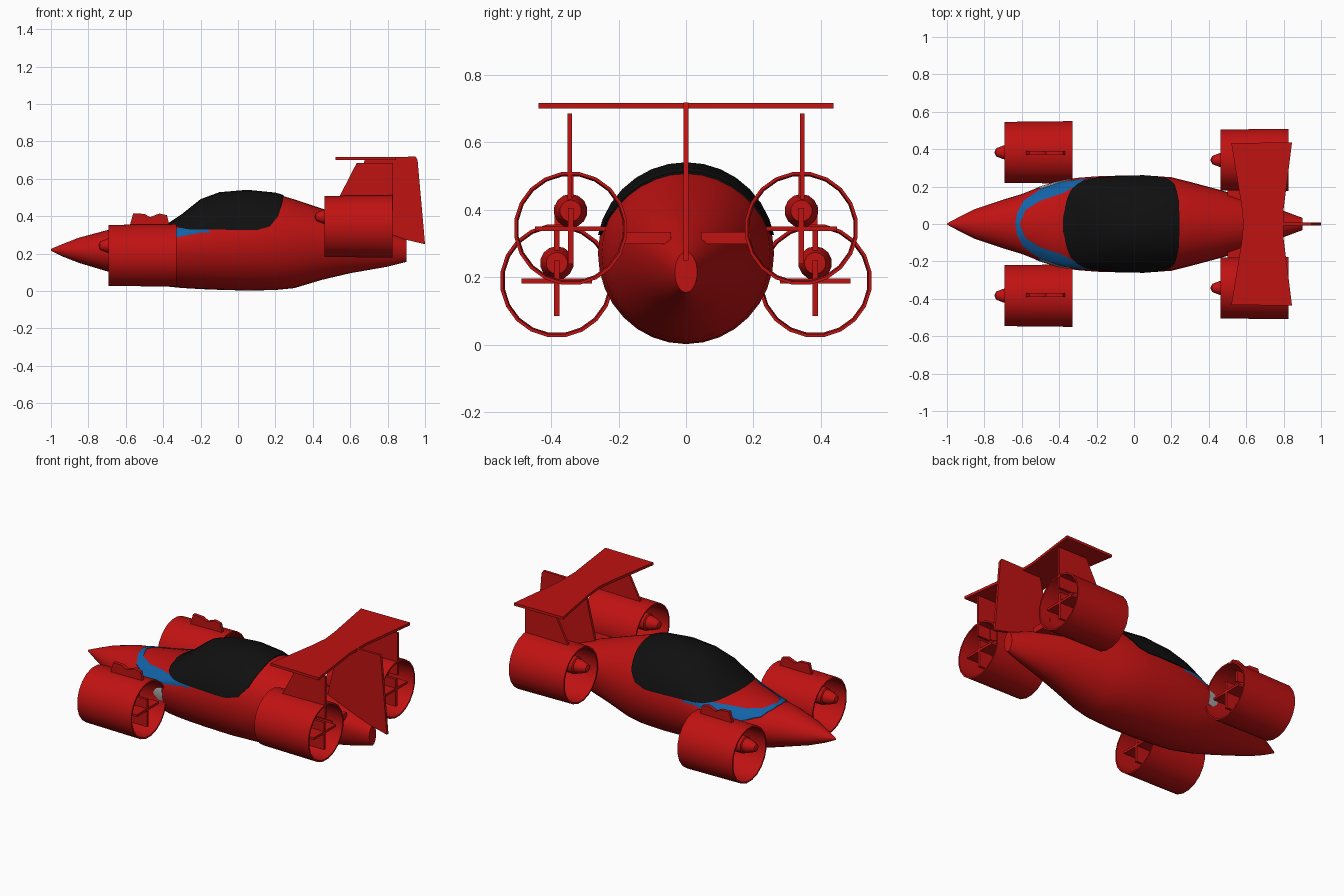
import bpy, bmesh, math
from mathutils import Vector

cube = bpy.data.objects.get("Cube")
if cube:
    bpy.data.objects.remove(cube, do_unlink=True)

parts = []


def material(name, rgb):
    m = bpy.data.materials.new(name)
    m.use_nodes = True
    m.diffuse_color = (*rgb, 1)
    bsdf = next(n for n in m.node_tree.nodes if n.type == 'BSDF_PRINCIPLED')
    bsdf.inputs["Base Color"].default_value = (*rgb, 1)
    return m


red = material("body red", (0.53, 0.006, 0.006))
black = material("canopy black", (0.005, 0.005, 0.005))
blue = material("stripe blue", (0.006, 0.12, 0.38))
grey = material("panel grey", (0.5, 0.5, 0.5))


def finish(name, bm, mat, shift=(0, 0, 0)):
    bmesh.ops.translate(bm, verts=bm.verts, vec=Vector(shift))
    bmesh.ops.recalc_face_normals(bm, faces=bm.faces)
    mesh = bpy.data.meshes.new(name)
    bm.to_mesh(mesh)
    bm.free()
    mesh.materials.append(mat)
    obj = bpy.data.objects.new(name, mesh)
    bpy.context.scene.collection.objects.link(obj)
    parts.append(obj)
    return obj


def bridge(bm, a, b):
    n = len(a)
    for i in range(n):
        j = (i + 1) % n
        bm.faces.new((a[i], a[j], b[j], b[i]))


def prism(name, points, axis, lo, hi, mat, shift=(0, 0, 0)):
    """Extrude an outline given in (x, z) along y, or in (x, y) along z."""
    bm = bmesh.new()
    rings = [[bm.verts.new((x, d, v) if axis == 'y' else (x, v, d))
              for x, v in points] for d in (lo, hi)]
    bridge(bm, *rings)
    for ring in rings:
        bm.faces.new(ring)
    return finish(name, bm, mat, shift)


def slab(name, x, y, z, mat, shift=(0, 0, 0)):
    outline = [(x[0], z[0]), (x[1], z[0]), (x[1], z[1]), (x[0], z[1])]
    return prism(name, outline, 'y', *y, mat, shift)


def lathe(name, profile, mat, shift, sides, closed=False):
    """Spin a profile of (x, radius) round the x axis."""
    bm = bmesh.new()
    rings = []
    for x, r in profile:
        turns = [math.tau * (i + 0.5) / sides for i in range(sides)]
        rings.append([bm.verts.new((x, r * math.cos(t), r * math.sin(t))) for t in turns])
    for a, b in zip(rings, rings[1:]):
        bridge(bm, a, b)
    if closed:
        bridge(bm, rings[-1], rings[0])
    else:
        bm.faces.new(rings[0])
        bm.faces.new(rings[-1])
    return finish(name, bm, mat, shift)


# Fuselage stations: x, half width, bottom, widest height, top
STATIONS = [
    (-1, .003, .215, .22, .225), (-.94, .035, .185, .22, .25),
    (-.85, .08, .15, .215, .285), (-.7, .13, .105, .21, .325),
    (-.6, .16, .075, .21, .335), (-.5, .2, .05, .22, .345),
    (-.37, .238, .023, .25, .358), (-.3, .247, .016, .255, .405),
    (-.2, .255, .01, .26, .485), (-.1, .258, .006, .265, .522),
    (.05, .261, .002, .27, .535), (.2, .25, .005, .27, .52),
    (.3, .225, .015, .27, .49), (.45, .185, .06, .27, .44),
    (.6, .14, .095, .265, .39), (.8, .07, .13, .24, .31),
    (.9, .033, .155, .215, .275)]


def hull(name, mat, grow=0):
    bm = bmesh.new()
    rings = []
    sides = 32
    for x, w, bottom, mid, top in STATIONS:
        ring = []
        for i in range(sides):
            t = math.tau * i / sides
            c, s = math.cos(t), math.sin(t)
            height = (top - mid if s > 0 else mid - bottom) + grow
            ring.append(bm.verts.new((x, (w + grow) * c, mid + height * s)))
        rings.append(ring)
    for a, b in zip(rings, rings[1:]):
        bridge(bm, a, b)
    bm.faces.new(rings[0])
    bm.faces.new(rings[-1])
    return finish(name, bm, mat)


def skin_panel(name, mat, grow, cutter):
    """Keep the part of a slightly larger hull that lies inside the cutter."""
    obj = hull(name, mat, grow)
    mod = obj.modifiers.new("cut", 'BOOLEAN')
    mod.operation = 'INTERSECT'
    mod.solver = 'EXACT'
    mod.object = cutter
    bpy.context.view_layer.update()
    evaluated = obj.evaluated_get(bpy.context.evaluated_depsgraph_get())
    mesh = bpy.data.meshes.new_from_object(evaluated)
    obj.modifiers.clear()
    obj.data = mesh
    mesh.materials.clear()
    mesh.materials.append(mat)
    mesh.polygons.foreach_set("material_index", [0] * len(mesh.polygons))
    parts.remove(cutter)
    bpy.data.objects.remove(cutter, do_unlink=True)


hull("fuselage", red)

# Canopy, cut to its side outline
outline = [(-.38, .362), (-.34, .345), (-.27, .33), (.1, .325), (.17, .345),
           (.215, .4), (.24, .48), (.25, .6), (-.38, .6)]
skin_panel("canopy", black, .006, prism("canopy_cutter", outline, 'y', -.5, .5, black))

# Horseshoe stripe round the nose, cut to its plan outline
outer = [(-.635, 0), (-.625, .06), (-.59, .125), (-.5, .187), (-.4, .222), (-.3, .238), (-.15, .251)]
inner = [(-.3, .21), (-.38, .165), (-.5, .125), (-.58, .075), (-.612, 0)]
half = outer + inner
outline = half + [(x, -y) for x, y in reversed(half[1:-1])]
skin_panel("nose_stripe", blue, .003, prism("stripe_cutter", outline, 'z', .25, .6, blue))

# Pale side panels facing the front ducts
outline = [(-.53, .2), (-.47, .17), (-.34, .18), (-.34, .28), (-.4, .27), (-.5, .26)]
for s, side in ((1, "back"), (-1, "front")):
    ends = sorted((s * .15, s * .4))
    skin_panel("side_panel_" + side, grey, .002, prism("panel_cutter", outline, 'y', *ends, grey))

# Ducted fans with hubs, struts and steering vanes
DUCT = [(-.182, .165), (.182, .169), (.182, .16), (-.182, .156)]
HUB = [(-.235, .004), (-.227, .022), (-.19, .037), (-.16, .042), (-.155, .05),
       (.04, .05), (.1, .032), (.1, .004)]
for s, side in ((1, "left"), (-1, "right")):
    for end, centre in (("nose", (-.51, s * .383, .19)), ("tail", (.645, s * .342, .345))):
        tag = f"_{end}_{side}"
        cx, cy, cz = centre
        lathe("duct" + tag, DUCT, red, centre, 20, True)
        lathe("hub" + tag, HUB, red, (cx, cy, cz + .052), 14)
        slab("strut" + tag, (-.1, .1), (-.008, .008), (.09, .164), red, centre)
        slab("upright_vane" + tag, (.06, .175), (-.008, .008), (-.105, .06), red, centre)
        slab("level_vane" + tag, (.06, .175), (-.105, .105), (-.008, .006), red, centre)

    # Small fairing on top of each front duct
    fairing = [(-.58, .345), (-.56, .415), (-.5, .412), (-.47, .395), (-.42, .414),
               (-.38, .405), (-.365, .345)]
    prism("fairing_" + side, fairing, 'y', -.01, .01, red, (0, s * .38, 0))

    # Side fin above each rear duct and stub wing to the body
    fin = [(.54, .5), (.635, .685), (.828, .685), (.828, .43), (.7, .43)]
    prism("side_fin_" + side, fin, 'y', -.007, .007, red, (0, s * .345, 0))
    slab("stub_wing_" + side, (.5, .76), sorted((s * .045, s * .19)), (.298, .335), red)

# Tail surfaces
rudder = [(.68, .715), (.95, .718), (.96, .7), (1, .25), (.83, .29), (.6, .37)]
prism("centre_fin", rudder, 'y', -.008, .008, red)
half = [(.585, 0), (.575, .1), (.52, .432), (.845, .437), (.8, .08), (.8, 0)]
plane = half + [(x, -y) for x, y in reversed(half[1:-1])]
prism("tail_plane", plane, 'z', .7, .716, red)

# Smooth the round parts and keep edges sharp
bpy.ops.object.select_all(action='DESELECT')
for obj in parts:
    obj.select_set(True)
bpy.context.view_layer.objects.active = parts[0]
bpy.ops.object.shade_smooth_by_angle(angle=math.radians(35))
